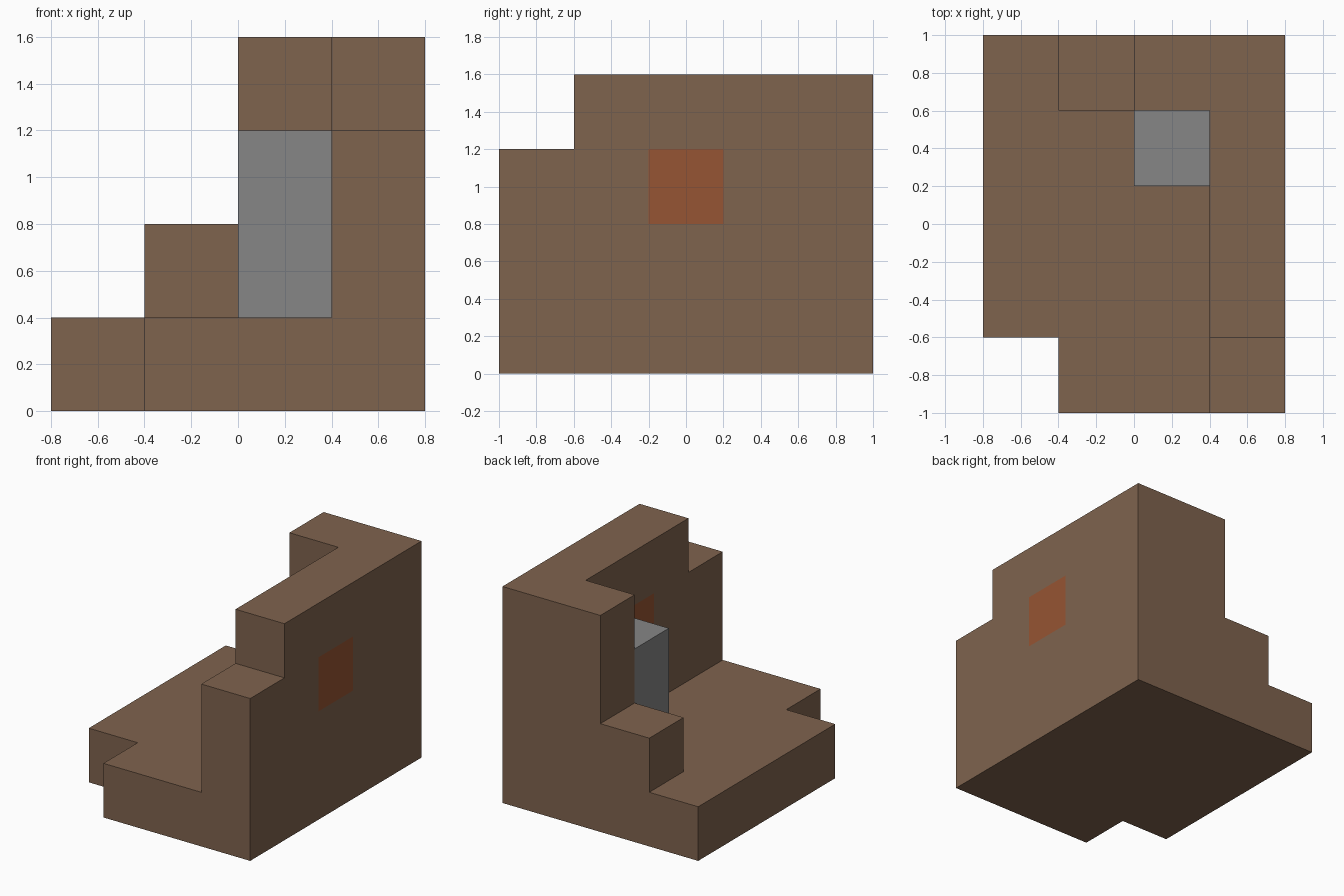
import bpy
import bmesh
from math import radians
from mathutils import Vector

cube = bpy.data.objects.get("Cube")
if cube:
    bpy.data.objects.remove(cube)

CELL = 0.4
ORIGIN = Vector((-0.8, -1.0, 0.0))


def material(name, rgb):
    mat = bpy.data.materials.new(name)
    mat.use_nodes = True
    colour = (*rgb, 1.0)
    mat.diffuse_color = colour
    mat.node_tree.nodes["Principled BSDF"].inputs["Base Color"].default_value = colour
    return mat


BROWN = material("earth brown", (0.212, 0.125, 0.076))
GREY = material("stone grey", (0.238, 0.238, 0.238))
RUST = material("rust orange", (0.305, 0.089, 0.033))


def block(x, y, z):
    """Grid cells inside half-open index ranges."""
    return {(i, j, k) for i in range(*x) for j in range(*y) for k in range(*z)}


# Parts laid out on the block grid
floor = block((0, 4), (0, 5), (0, 1)) - {(0, 0, 0)}
window_block = {(3, 2, 2)}
side_wall = block((3, 4), (0, 5), (1, 3)) | block((3, 4), (1, 5), (3, 4))
side_wall -= window_block
back_wall = block((2, 3), (4, 5), (1, 4)) | {(1, 4, 1)}
pillar = block((2, 3), (3, 4), (1, 3))

parts = {
    "floor": (floor, BROWN),
    "side_wall": (side_wall, BROWN),
    "back_wall": (back_wall, BROWN),
    "pillar": (pillar, GREY),
    "window_block": (window_block, RUST),
}
solid = set().union(*(cells for cells, _ in parts.values()))


def build(name, cells, mat):
    """Skin the cells, leaving out faces buried against other blocks."""
    bm = bmesh.new()
    for cell in sorted(cells):
        centre = ORIGIN + (Vector(cell) + Vector((0.5, 0.5, 0.5))) * CELL
        for axis in range(3):
            for sign in (-1, 1):
                near = list(cell)
                near[axis] += sign
                if tuple(near) in solid:
                    continue
                n, u = Vector(), Vector()
                n[axis] = sign
                u[(axis + 1) % 3] = 1
                v = n.cross(u)
                corners = (-u - v, u - v, u + v, v - u)
                bm.faces.new([bm.verts.new(centre + (n + c) * CELL / 2) for c in corners])
    # Weld the skin and merge flat areas
    bmesh.ops.remove_doubles(bm, verts=bm.verts, dist=0.001)
    bmesh.ops.dissolve_limit(bm, angle_limit=radians(1), verts=bm.verts, edges=bm.edges)
    mesh = bpy.data.meshes.new(name)
    bm.to_mesh(mesh)
    bm.free()
    mesh.materials.append(mat)
    bpy.context.collection.objects.link(bpy.data.objects.new(name, mesh))


for part, (cells, mat) in parts.items():
    build(part, cells, mat)
